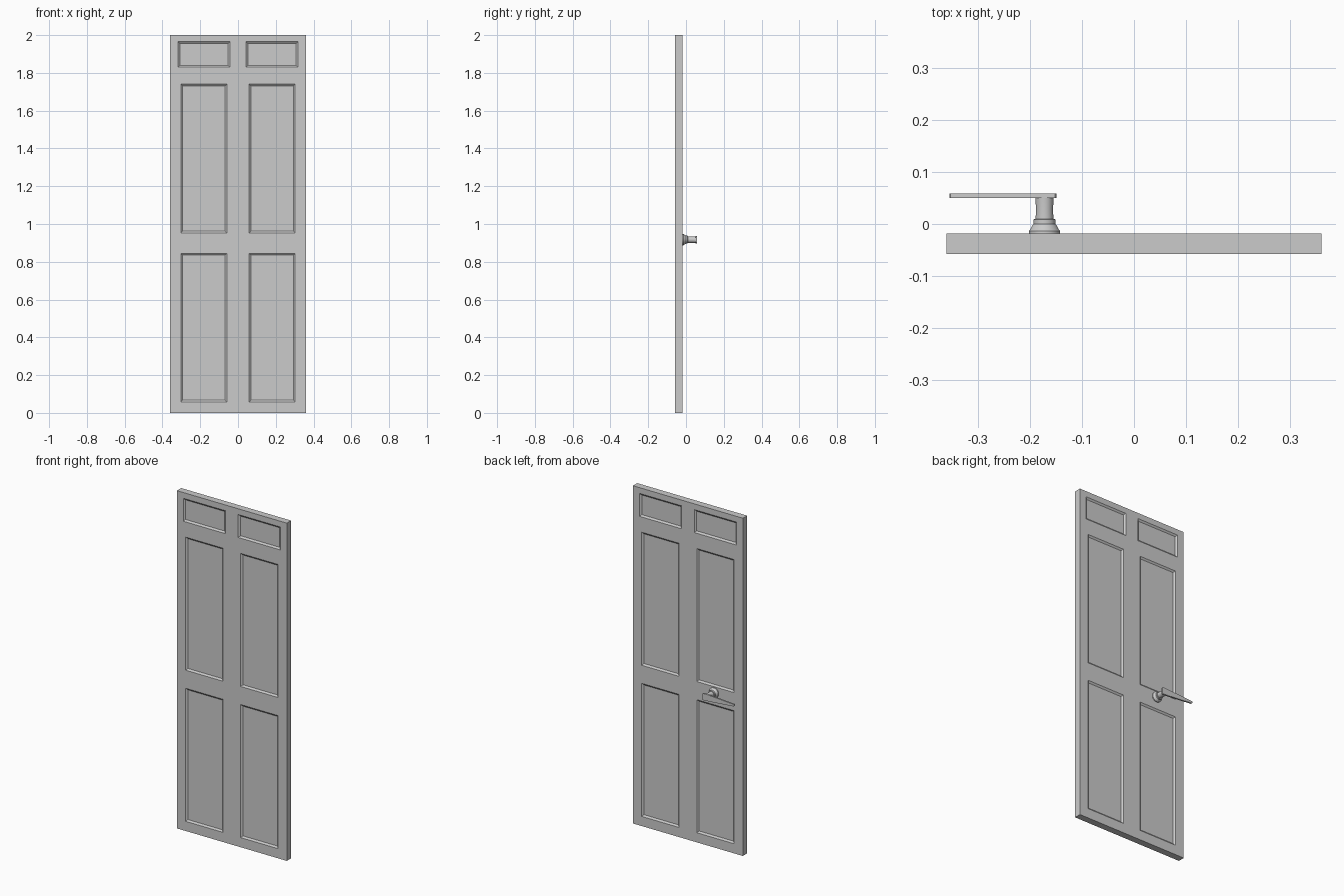
import bpy, bmesh, math
from mathutils import Vector

if "Cube" in bpy.data.objects:
    bpy.data.objects.remove(bpy.data.objects["Cube"])

Y0, Y1 = -0.058, -0.018      # door faces
DEPTH, SLOPE = 0.008, 0.010  # panel recess
HX, HZ = -0.172, 0.917       # handle axis


def new_object(name, bm):
    bmesh.ops.recalc_face_normals(bm, faces=bm.faces)
    me = bpy.data.meshes.new(name)
    bm.to_mesh(me)
    bm.free()
    ob = bpy.data.objects.new(name, me)
    bpy.context.collection.objects.link(ob)
    return ob


def rect(x0, x1, z0, z1, y):
    return [(x0, y, z0), (x1, y, z0), (x1, y, z1), (x0, y, z1)]


def add_frustum(bm, a, b):
    va = [bm.verts.new(p) for p in a]
    vb = [bm.verts.new(p) for p in b]
    n = len(va)
    bm.faces.new(va)
    bm.faces.new(vb[::-1])
    for i in range(n):
        j = (i + 1) % n
        bm.faces.new((va[j], va[i], vb[i], vb[j]))


# door slab
bm = bmesh.new()
add_frustum(bm, rect(-0.36, 0.36, 0, 2, Y0), rect(-0.36, 0.36, 0, 2, Y1))
door = new_object("door_slab", bm)

# sloped recess cutters, both sides of the door
bm = bmesh.new()
over = 0.004
g = SLOPE * over / DEPTH
rows = [(0.042, 0.318, 1.83, 1.966), (0.058, 0.303, 0.952, 1.74), (0.058, 0.303, 0.057, 0.845)]
for xa, xb, z0, z1 in rows:
    for x0, x1 in ((xa, xb), (-xb, -xa)):
        for y, s in ((Y0, -1), (Y1, 1)):
            add_frustum(bm,
                        rect(x0 + SLOPE, x1 - SLOPE, z0 + SLOPE, z1 - SLOPE, y - s * DEPTH),
                        rect(x0 - g, x1 + g, z0 - g, z1 + g, y + s * over))
cutter = new_object("panel_cutter", bm)
cutter.hide_render = True
mod = door.modifiers.new("panels", 'BOOLEAN')
mod.operation = 'DIFFERENCE'
mod.solver = 'EXACT'
mod.object = cutter
bpy.context.view_layer.objects.active = door
bpy.ops.object.modifier_apply(modifier=mod.name)
bpy.data.objects.remove(cutter)

# turned rose and stem: (radius, y)
profile = [(0, Y1 - 0.002), (0.030, Y1 - 0.002), (0.030, -0.013), (0.027, -0.010), (0.023, -0.002),
           (0.021, 0.0), (0.021, 0.009), (0.017, 0.0095), (0.0165, 0.03), (0.0175, 0.052), (0, 0.052)]
bm = bmesh.new()
vs = [bm.verts.new((HX + r, y, HZ)) for r, y in profile]
es = [bm.edges.new(p) for p in zip(vs, vs[1:])]
bmesh.ops.spin(bm, geom=vs + es, cent=(HX, 0, HZ), axis=(0, 1, 0), angle=2 * math.pi, steps=32)
bmesh.ops.remove_doubles(bm, verts=bm.verts, dist=1e-5)
rose = new_object("handle_rose", bm)

# tapered flat lever
outline = [(-0.152, 0.020), (-0.149, 0.016), (-0.149, -0.016), (-0.152, -0.020), (-0.190, -0.018),
           (-0.353, -0.004), (-0.355, -0.002), (-0.355, 0.006), (-0.353, 0.008), (-0.190, 0.019)]
bm = bmesh.new()
add_frustum(bm, [(x, 0.050, HZ + z) for x, z in outline], [(x, 0.059, HZ + z) for x, z in outline])
new_object("handle_lever", bm)

# smooth the turned part only
bpy.ops.object.select_all(action='DESELECT')
rose.select_set(True)
bpy.context.view_layer.objects.active = rose
bpy.ops.object.shade_smooth_by_angle(angle=math.radians(30))
